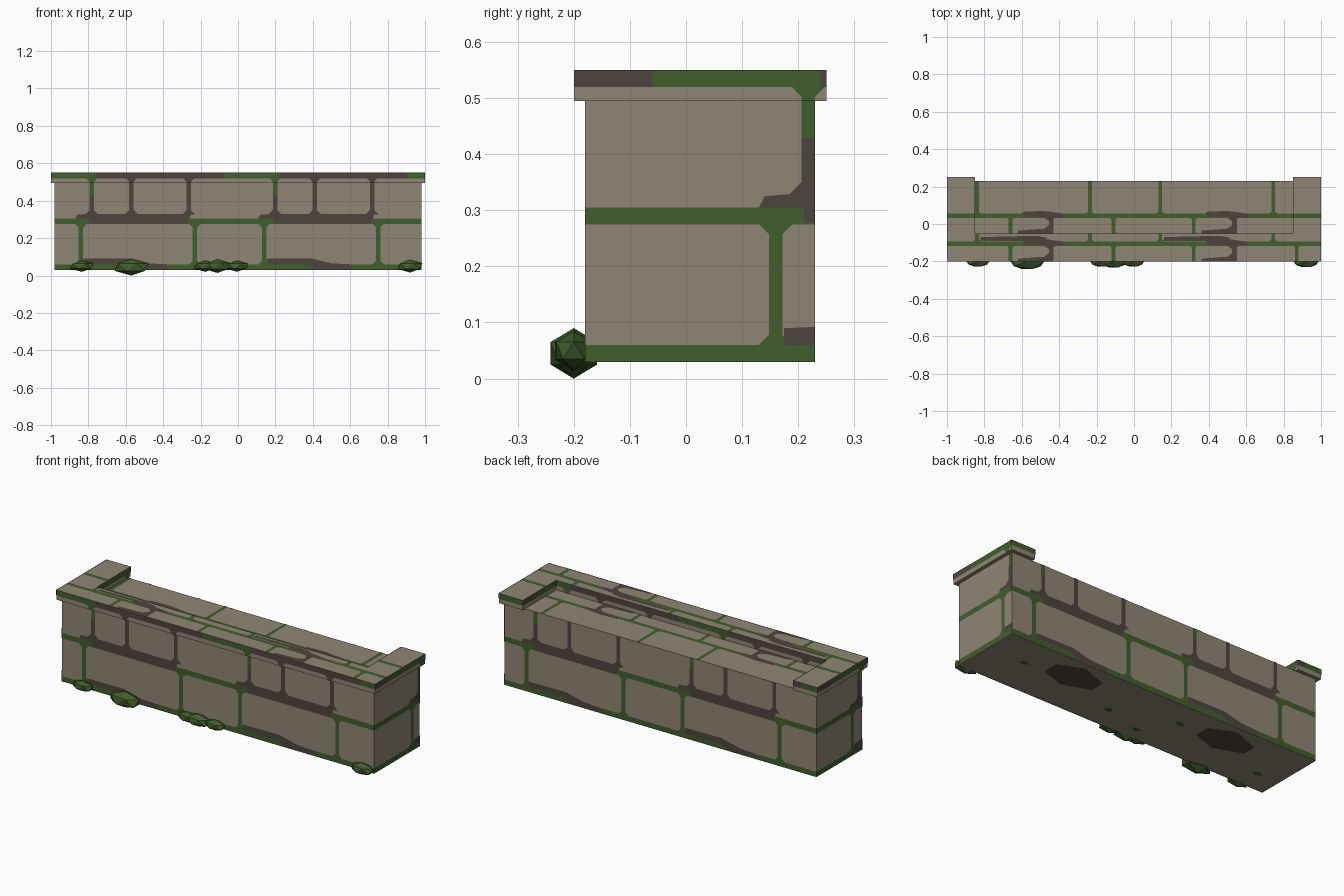
import bpy
import bmesh
from mathutils import Vector

default = bpy.data.objects.get("Cube")
if default:
    bpy.data.objects.remove(default, do_unlink=True)


def material(name, rgb):
    m = bpy.data.materials.new(name)
    m.use_nodes = True
    m.diffuse_color = (*rgb, 1)
    bsdf = m.node_tree.nodes["Principled BSDF"]
    bsdf.inputs["Base Color"].default_value = (*rgb, 1)
    bsdf.inputs["Roughness"].default_value = 0.9
    return m


STONE = material("stone beige", (0.275, 0.239, 0.178))
MOSS = material("moss green", (0.053, 0.112, 0.026))
DIRT = material("dirt brown", (0.076, 0.058, 0.048))
PERIOD = 0.98


def finish(name, bm, mats):
    mesh = bpy.data.meshes.new(name)
    bm.to_mesh(mesh)
    bm.free()
    for m in mats:
        mesh.materials.append(m)
    obj = bpy.data.objects.new(name, mesh)
    bpy.context.collection.objects.link(obj)
    return obj


def prism(name, outline, z0, z1):
    bm = bmesh.new()
    base = bm.faces.new([bm.verts.new((x, y, z0)) for x, y in outline])
    top = bmesh.ops.extrude_face_region(bm, geom=[base])["geom"]
    bmesh.ops.translate(bm, vec=(0, 0, z1 - z0),
                        verts=[v for v in top if isinstance(v, bmesh.types.BMVert)])
    bmesh.ops.recalc_face_normals(bm, faces=bm.faces)
    return finish(name, bm, [STONE])


def rect(u0, u1, v0, v1):
    return [(u0, v0), (u1, v0), (u1, v1), (u0, v1)]


def joint(u, v0, v1, w=0.012, low=0.018, high=0.018):
    """Vertical mortar joint whose ends flare out around the brick corners."""
    return [(u - w - low, v0), (u + w + low, v0), (u + w, v0 + low), (u + w, v1 - high),
            (u + w + high, v1), (u - w - high, v1), (u - w, v1 - high), (u - w, v0 + low)]


def repeat(shapes):
    return [(mat, [(u + k * PERIOD, v) for u, v in poly])
            for k in range(-2, 3) for mat, poly in shapes]


def paint(name, origin, u_dir, v_dir, u_range, v_range, shapes):
    """Lay flat mortar shapes on one surface, trimmed to its edges."""
    u_dir, v_dir = Vector(u_dir), Vector(v_dir)
    normal = u_dir.cross(v_dir)
    bm = bmesh.new()
    for mat, poly in shapes:
        pts = []
        for u, v in poly:
            p = (min(max(u, u_range[0]), u_range[1]), min(max(v, v_range[0]), v_range[1]))
            if p not in pts:
                pts.append(p)
        spans = [max(c) - min(c) for c in zip(*pts)]
        if len(pts) < 3 or min(spans) < 0.001:
            continue
        lift = normal * (0.0015 if mat == 0 else 0.0025)
        face = bm.faces.new([bm.verts.new(Vector(origin) + u_dir * u + v_dir * v + lift)
                             for u, v in pts])
        face.material_index = mat
        face.normal_update()
        if face.normal.dot(normal) < 0:
            face.normal_flip()
    return finish(name, bm, [MOSS, DIRT])


# Stone wall body and the U-shaped coping on top
prism("wall_body", rect(-0.98, 0.98, -0.18, 0.23), 0.03, 0.495)
prism("coping", [(-1, -0.2), (1, -0.2), (1, 0.25), (0.85, 0.25), (0.85, -0.05),
                 (-0.85, -0.05), (-0.85, 0.25), (-1, 0.25)], 0.495, 0.55)

# Mortar pattern of the upright faces, one period wide
wall_pattern = repeat([
    (0, rect(-0.98, 0, 0.03, 0.06)),
    (0, rect(-0.98, 0, 0.275, 0.305)),
    (0, rect(-0.98, 0, 0.52, 0.55)),
    (0, joint(-0.84, 0.06, 0.275)),
    (0, joint(-0.23, 0.06, 0.275)),
    (0, joint(-0.782, 0.42, 0.52, low=0)),
    (1, joint(-0.782, 0.32, 0.43, low=0.03, high=0)),
    (1, joint(-0.57, 0.325, 0.52, low=0.025)),
    (1, joint(-0.263, 0.325, 0.52, low=0.025)),
    (1, [(-0.87, 0.305), (-0.79, 0.305), (-0.79, 0.278), (-0.27, 0.278),
         (-0.25, 0.33), (-0.8, 0.33), (-0.86, 0.325)]),
    (1, rect(-0.76, -0.08, 0.52, 0.55)),
    (1, [(-0.825, 0.06), (-0.6, 0.06), (-0.56, 0.035), (-0.37, 0.035), (-0.38, 0.06),
         (-0.48, 0.065), (-0.59, 0.092), (-0.825, 0.09)]),
])

Z = (0, 0, 1)
BODY, CAP = (0.03, 0.495), (0.495, 0.55)
X, NX, Y, NY = (1, 0, 0), (-1, 0, 0), (0, 1, 0), (0, -1, 0)
uprights = [
    ("front_wall_mortar", (0, -0.18, 0), X, (-0.98, 0.98), BODY),
    ("back_wall_mortar", (0, 0.23, 0), NX, (-0.98, 0.98), BODY),
    ("right_wall_mortar", (-0.98, -0.93, 0), NY, (-1.16, -0.75), BODY),
    ("left_wall_mortar", (0.98, 1, 0), Y, (-1.18, -0.77), BODY),
    ("front_coping_mortar", (0, -0.2, 0), X, (-1, 1), CAP),
    ("back_coping_mortar_left", (0, 0.25, 0), NX, (-1, -0.85), CAP),
    ("back_coping_mortar_right", (0, 0.25, 0), NX, (0.85, 1), CAP),
    ("inner_coping_mortar", (0, -0.05, 0), NX, (-0.85, 0.85), CAP),
    ("right_coping_mortar", (-1, -0.93, 0), NY, (-1.18, -0.73), CAP),
    ("left_coping_mortar", (1, 1, 0), Y, (-1.2, -0.75), CAP),
    ("left_inner_end_mortar", (0.85, -0.93, 0), NY, (-1.18, -0.88), CAP),
    ("right_inner_end_mortar", (-0.85, 1, 0), Y, (-1.05, -0.75), CAP),
]
for name, origin, u_dir, u_range, v_range in uprights:
    paint(name, origin, u_dir, Z, u_range, v_range, wall_pattern)


# Mortar pattern of the level faces: one course of stones around a line at y
def course(y, top, bottom):
    return repeat([
        (0, rect(-0.98, 0, y - 0.012, y + 0.012)),
        (0, joint(-0.84, y + 0.012, top, w=0.01, low=0.01, high=0)),
        (0, joint(-0.235, y + 0.012, top, w=0.01, low=0.01, high=0)),
        (0, joint(-0.66, bottom, y - 0.012, w=0.01, low=0, high=0.01)),
        (0, joint(-0.11, bottom, y - 0.012, w=0.01, low=0, high=0.01)),
        (1, [(-0.6, y + 0.02), (-0.48, y + 0.025), (-0.37, y + 0.01), (-0.37, y - 0.01),
             (-0.43, y - 0.015), (-0.43, y - 0.095), (-0.62, y - 0.095), (-0.62, y - 0.08),
             (-0.48, y - 0.07), (-0.455, y - 0.05), (-0.455, y - 0.03), (-0.48, y - 0.012),
             (-0.58, y - 0.005)]),
    ])


streak = repeat([(1, [(-0.82, -0.09), (-0.5, -0.09), (-0.46, -0.075),
                      (-0.52, -0.063), (-0.82, -0.07)])])
end_line = [(0, rect(-1, 1, 0.033, 0.057))]
paint("ledge_mortar", (0, 0, 0.495), X, Y, (-0.85, 0.85), (-0.05, 0.23),
      course(0.045, 0.23, -0.05))
paint("coping_top_mortar", (0, 0, 0.55), X, Y, (-1, 1), (-0.2, -0.05),
      course(-0.105, -0.05, -0.2) + streak)
for side, span in (("right", (-1, -0.85)), ("left", (0.85, 1))):
    paint(side + "_end_top_mortar", (0, 0, 0.55), X, Y, span, (-0.05, 0.25), end_line)

# Dirt patches and moss specks on the underside
under = repeat([(1, [(-0.66, -0.14), (-0.5, -0.2), (-0.36, -0.14),
                     (-0.36, -0.05), (-0.5, 0), (-0.66, -0.06)])])
for u, v in ((-0.84, 0.05), (-0.23, -0.08), (0.13, 0.04), (0.75, -0.05), (-0.1, 0.1)):
    under.append((0, [(u - 0.03, v), (u, v - 0.02), (u + 0.03, v), (u, v + 0.02)]))
paint("underside_stains", (0, 0, 0.03), X, NY, (-0.98, 0.98), (-0.23, 0.18), under)

# Faceted moss clumps along the foot of the front
clumps = [(-0.835, 0.068, 0.03), (-0.57, 0.1, 0.045), (-0.175, 0.066, 0.03),
          (-0.11, 0.078, 0.036), (-0.005, 0.066, 0.03), (0.92, 0.074, 0.034)]
for i, (x, width, height) in enumerate(clumps):
    bm = bmesh.new()
    bmesh.ops.create_icosphere(bm, subdivisions=1, radius=1)
    bmesh.ops.scale(bm, vec=(width, height * 1.08, height), verts=bm.verts)
    bmesh.ops.translate(bm, vec=(x, -0.2, 0.045 if i == 1 else 0.05), verts=bm.verts)
    finish(f"moss_clump_{i + 1}", bm, [MOSS])
